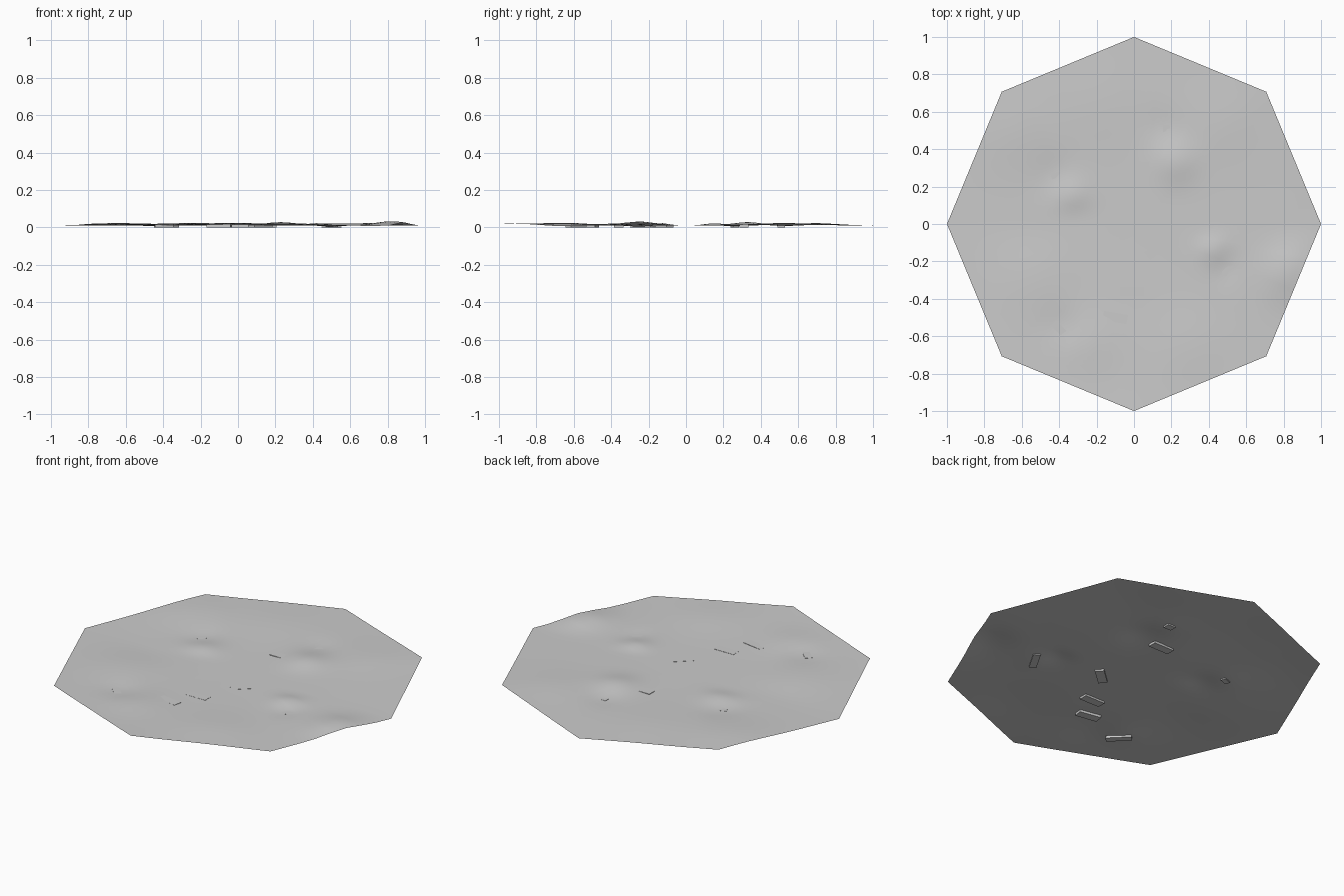
import bpy
import bmesh
from math import cos, sin, pi, exp, radians, hypot, atan2
from mathutils import Matrix

if "Cube" in bpy.data.objects:
    bpy.data.objects.remove(bpy.data.objects["Cube"], do_unlink=True)

stone = bpy.data.materials.new("plain grey")
stone.use_nodes = True
GREY = (0.6, 0.6, 0.6, 1.0)
stone.diffuse_color = GREY
stone.node_tree.nodes["Principled BSDF"].inputs["Base Color"].default_value = GREY

# Height of each rim corner, counter-clockwise from +x
CORNERS = [.01, .022, .008, .015, .009, .018, .024, .008]
# Mounds and hollows: x, y, height, radius
MOUNDS = [
    (.22, .33, .016, .11), (.45, .55, .006, .2), (-.33, .14, .013, .1),
    (-.65, .5, .01, .2), (-.2, .65, .008, .25), (.42, -.12, .016, .08),
    (.82, -.25, .023, .13), (-.25, -.63, .01, .15), (-.55, -.3, .009, .2),
    (.3, -.65, .008, .2), (-.43, .27, -.007, .1), (.17, .52, -.006, .09),
    (-.38, -.55, -.008, .1), (.5, -.24, -.006, .07),
]


def ground_height(x, y):
    r = hypot(x, y)
    t = (atan2(y, x) / (pi / 4)) % 8
    k, f = int(t) % 8, t % 1
    rim = CORNERS[k] * (1 - f) + CORNERS[(k + 1) % 8] * f
    base = .01 + (rim - .01) * min(r, 1) ** 2
    relief = sum(h * exp(-((x - a) ** 2 + (y - b) ** 2) / s ** 2) for a, b, h, s in MOUNDS)
    # A low gully runs straight across the middle
    gully = 1 - exp(-(y / .1) ** 2)
    return max(.004, base + relief * gully)


def finish(bm, name, smooth):
    mesh = bpy.data.meshes.new(name)
    bm.to_mesh(mesh)
    bm.free()
    mesh.materials.append(stone)
    for p in mesh.polygons:
        p.use_smooth = smooth
    obj = bpy.data.objects.new(name, mesh)
    bpy.context.collection.objects.link(obj)
    return obj


# Octagonal ground sheet, built from concentric octagons
RINGS, STEPS = 32, 8
bm = bmesh.new()
centre = bm.verts.new((0, 0, ground_height(0, 0)))
previous = None
for i in range(1, RINGS + 1):
    ring = []
    for k in range(8):
        a, b = k * pi / 4, (k + 1) * pi / 4
        for j in range(STEPS):
            f = j / STEPS
            x = (cos(a) * (1 - f) + cos(b) * f) * i / RINGS
            y = (sin(a) * (1 - f) + sin(b) * f) * i / RINGS
            ring.append(bm.verts.new((x, y, ground_height(x, y))))
    for j in range(len(ring)):
        n = (j + 1) % len(ring)
        if previous:
            bm.faces.new((previous[j], ring[j], ring[n], previous[n]))
        else:
            bm.faces.new((centre, ring[j], ring[n]))
    previous = ring
finish(bm, "ground_sheet", True)

# Small sunken slabs: x, y, length, width, turn in degrees
SLABS = [
    (.07, .31, .13, .05, 0), (-.01, -.36, .13, .05, 0), (-.1, -.5, .13, .05, -10),
    (.12, -.13, .13, .05, 42), (.5, -.23, .14, .04, 60), (-.38, -.58, .14, .04, 135),
    (-.42, .26, .05, .03, 20), (.18, .51, .05, .04, 0),
]
for number, (x, y, length, width, turn) in enumerate(SLABS, 1):
    top = ground_height(x, y) + .001
    bm = bmesh.new()
    place = (Matrix.Translation((x, y, top / 2)) @ Matrix.Rotation(radians(turn), 4, 'Z')
             @ Matrix.Diagonal((length, width, top, 1)))
    bmesh.ops.create_cube(bm, size=1, matrix=place)
    finish(bm, "sunken_slab_%d" % number, False)
